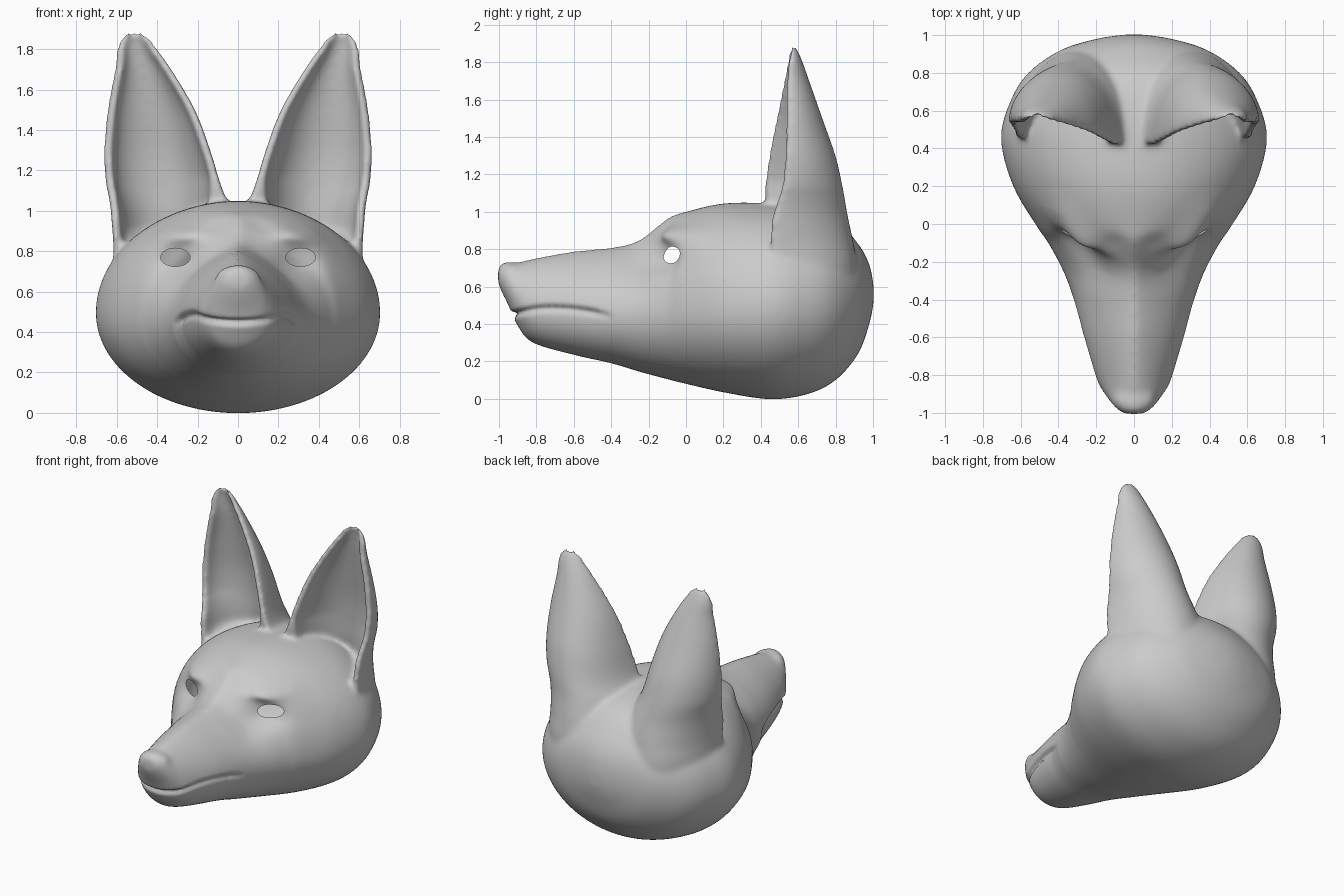
import bpy, bmesh, math
from mathutils import Vector
from mathutils.bvhtree import BVHTree

cube = bpy.data.objects.get("Cube")
if cube:
    bpy.data.objects.remove(cube, do_unlink=True)

fur = bpy.data.materials.new("plain_grey")
fur.diffuse_color = (0.6, 0.6, 0.6, 1)
fur.use_nodes = True
fur.node_tree.nodes["Principled BSDF"].inputs["Base Color"].default_value = (0.6, 0.6, 0.6, 1)


def refine(rows, steps=6):
    """Smooth curve through the rows of a loft table."""
    out = []
    for i in range(len(rows) - 1):
        a, b, c, d = rows[max(i - 1, 0)], rows[i], rows[i + 1], rows[min(i + 2, len(rows) - 1)]
        for s in range(steps):
            t = s / steps
            out.append([q + 0.5 * t * (r - p + t * (2 * p - 5 * q + 4 * r - e + t * (3 * (q - r) + e - p)))
                        for p, q, r, e in zip(a, b, c, d)])
    out.append(list(rows[-1]))
    return out


def loft(bm, rings):
    """Closed tube through rings of equal point count."""
    loops = [[bm.verts.new(p) for p in ring] for ring in rings]
    n = len(loops[0])
    for a, b in zip(loops, loops[1:]):
        for k in range(n):
            bm.faces.new((a[k], a[(k + 1) % n], b[(k + 1) % n], b[k]))
    bm.faces.new(loops[0])
    bm.faces.new(loops[-1])


def head_ring(row, n=64):
    y, width, top, bottom, mid, taper = row
    ring = []
    for k in range(n):
        a = 2 * math.pi * (k + 0.5) / n
        c, s = math.cos(a), math.sin(a)
        reach = abs(c)
        if s > 0:
            reach = 0.25 * reach + 0.75 * reach ** taper
        ring.append((width * math.copysign(reach, c), y,
                     mid + s * ((top - mid) if s > 0 else (mid - bottom))))
    return ring


def ear_ring(row, side, n=24):
    """Crescent section: rounded back and a scooped front."""
    z, x_in, x_out, front_in, front_out, back = row
    h = (x_out - x_in) / 2
    cup_in = x_in + min(max(0.045, 0.14 - x_in), 0.4 * h)
    cup_out = x_out - min(0.045, 0.4 * h)
    cup = 0.66 * min(1, max(0, (z - 0.8) / 0.1))
    ring = []
    for lo, hi, depth, order in ((x_in, x_out, 1, range(n + 1)),
                                 (cup_in, cup_out, cup, range(n, -1, -1))):
        for k in order:
            a = math.pi * k / n
            x = (lo + hi) / 2 + (hi - lo) / 2 * math.cos(a)
            f = (x - x_in) / (x_out - x_in)
            front = front_in + (front_out - front_in) * f
            ring.append((side * x, front + (back - front) * depth * math.sin(a), z))
    return ring


# Skull and muzzle: y, half width, top, bottom, widest height, taper of upper half
head_rows = [
    (-1.006, .05, .70, .62, .66, 1), (-.985, .085, .725, .57, .65, 1),
    (-.95, .12, .735, .50, .61, 1), (-.9, .155, .73, .39, .54, 1.2),
    (-.82, .2, .75, .30, .48, 1.5), (-.6, .27, .79, .235, .46, 1.8),
    (-.4, .32, .81, .19, .45, 1.95), (-.25, .375, .85, .145, .45, 2.4),
    (-.1, .455, .965, .105, .46, 2.2), (-.02, .51, .995, .085, .47, 1.15),
    (.2, .64, 1.045, .035, .48, 1), (.45, .705, 1.045, -.002, .495, 1),
    (.65, .655, 1.02, .025, .51, 1), (.8, .56, .96, .1, .52, 1),
    (.92, .39, .83, .24, .54, 1), (.98, .2, .72, .4, .55, 1),
    (1.003, .05, .61, .51, .555, 1),
]
# Ears: z, inner x, outer x, inner rim y, outer rim y, back y
ear_rows = [
    (.5, .05, .56, .6, .6, .90), (.7, -.02, .61, .54, .5, .915),
    (.84, -.03, .62, .49, .45, .895), (.98, .01, .63, .44, .465, .865),
    (1.07, .06, .642, .42, .495, .85), (1.15, .09, .658, .42, .52, .835),
    (1.3, .135, .664, .44, .535, .80), (1.5, .21, .648, .48, .54, .73),
    (1.7, .325, .613, .52, .54, .66), (1.8, .395, .602, .54, .55, .625),
    (1.855, .437, .582, .55, .555, .602), (1.888, .485, .54, .555, .56, .588),
]

bm = bmesh.new()
loft(bm, [head_ring(r) for r in refine(head_rows)])
for side in (1, -1):
    loft(bm, [ear_ring(r, side) for r in refine(ear_rows)])

# Nose pad
nose = bmesh.ops.create_uvsphere(bm, u_segments=24, v_segments=16, radius=1)["verts"]
for v in nose:
    v.co = Vector((v.co.x * .112, v.co.y * .07 - .933, v.co.z * .064 + .668))
bmesh.ops.recalc_face_normals(bm, faces=bm.faces)

mesh = bpy.data.meshes.new("head_parts")
bm.to_mesh(mesh)
bm.free()
head = bpy.data.objects.new("animal_head", mesh)
bpy.context.scene.collection.objects.link(head)

# Fuse the parts into one soft skin
remesh = head.modifiers.new("fuse", "REMESH")
remesh.mode = "VOXEL"
remesh.voxel_size = 0.0125
soften = head.modifiers.new("soften", "SMOOTH")
soften.factor = 0.5
soften.iterations = 26
bpy.context.view_layer.update()
fused = bpy.data.meshes.new_from_object(head.evaluated_get(bpy.context.evaluated_depsgraph_get()))
head.modifiers.clear()
head.data = fused
bpy.data.meshes.remove(mesh)
fused.name = "animal_head"

bm = bmesh.new()
bm.from_mesh(fused)
bm.normal_update()

EYE_X, EYE_Z, EYE_W, EYE_H = .31, .77, .073, .045


def eye_radius(p):
    """Distance from the eye centre, 1 on the rim."""
    return math.hypot((abs(p.x) - EYE_X) / EYE_W, (p.z - EYE_Z) / EYE_H)


def bump(p, x, z, rx, rz):
    """Soft round falloff, mirrored in x."""
    d = math.hypot((abs(p.x) - x) / rx, (p.z - z) / rz)
    return math.exp(-d * d)


# Mouth line, slimmer lower jaw, forward-facing eye sockets and brows
moves = []
for v in bm.verts:
    p, shift = v.co, Vector()
    if p.y < -.38:
        fade = min(1, (-.38 - p.y) / .12)
        line = .487 - (.45 if p.y > -.72 else .9) * (p.y + .72) ** 2
        gap = p.z - line
        shift -= v.normal * (.026 * fade * math.exp(-(gap / .016) ** 2))
        if gap < 0:
            shift.x -= p.x * .06 * fade * min(1, -gap / .02)
    elif p.y < .2:
        fade = min(1, (.2 - p.y) / .1) * min(1, (p.y + .38) / .1)
        socket = -.065 + .5 * (abs(p.x) - EYE_X)
        shift.y += fade * ((socket - p.y) * bump(p, EYE_X, EYE_Z, .12, .08)
                           - .06 * bump(p, .27, .88, .14, .05))
    moves.append(shift)
for v, shift in zip(bm.verts, moves):
    v.co += shift

# Open eye holes with clean rims
skin = BVHTree.FromBMesh(bm)
inside = [f for f in bm.faces
          if f.calc_center_median().y < .2 and eye_radius(f.calc_center_median()) < 1]
bmesh.ops.delete(bm, geom=inside, context="FACES")
for v in bm.verts:
    if v.is_boundary:
        r = max(eye_radius(v.co), 0.2)
        centre_x = math.copysign(EYE_X, v.co.x)
        x = centre_x + (v.co.x - centre_x) / r
        z = EYE_Z + (v.co.z - EYE_Z) / r
        hit = skin.ray_cast(Vector((x, -.4, z)), Vector((0, 1, 0)))[0]
        v.co = hit if hit and hit.y < .2 else Vector((x, v.co.y, z))

for f in bm.faces:
    f.smooth = True
    f.material_index = 0
bm.to_mesh(fused)
bm.free()
fused.materials.clear()
fused.materials.append(fur)
